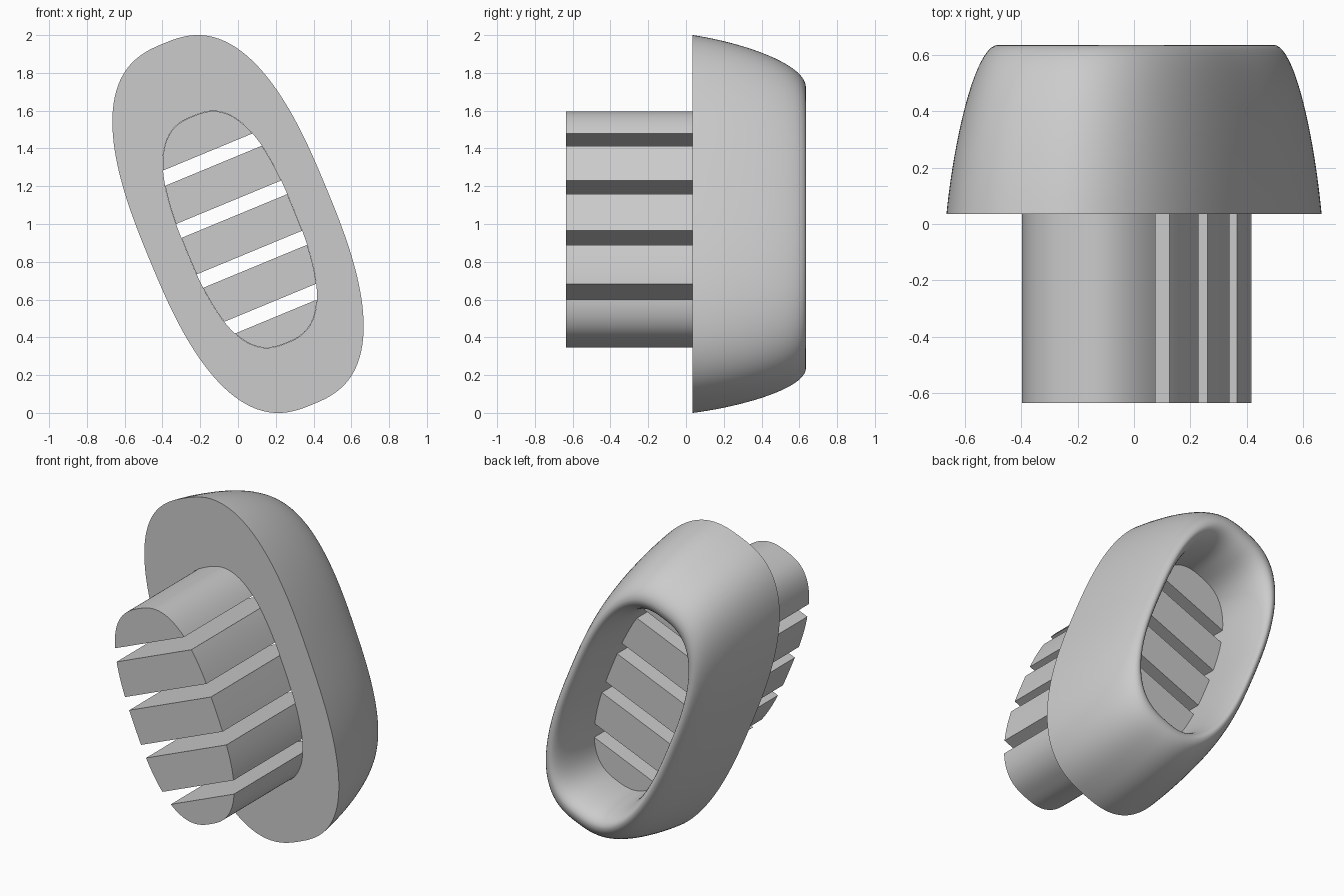
import bpy
import bmesh
import math
from mathutils import Vector
from mathutils.geometry import interpolate_bezier

cube = bpy.data.objects.get("Cube")
if cube:
    bpy.data.objects.remove(cube, do_unlink=True)

grey = bpy.data.materials.new("plain_grey")
grey.use_nodes = True
colour = (0.6, 0.6, 0.6, 1)
grey.diffuse_color = colour
grey.node_tree.nodes["Principled BSDF"].inputs["Base Color"].default_value = colour

TILT = math.radians(22.5)
POWER = 2.65                     # squareness of the ovals
OUTER = (0.505, 1.034)           # half width, half length
INNER = (0.304, 0.65)
OUTER_CENTRE = Vector((0, 0, 1))
INNER_CENTRE = Vector((0.01, 0, 0.971))
SEAT, PLUG_BACK, PLUG_FRONT = 0.035, 0.3, -0.635


def place(u, v, y, centre):
    """Turn oval coordinates into a tilted point at depth y."""
    c, s = math.cos(TILT), math.sin(TILT)
    return centre + Vector((u * c - v * s, y, u * s + v * c))


def power(value):
    return math.copysign(abs(value) ** (2 / POWER), value)


def finish(name, bm):
    bmesh.ops.recalc_face_normals(bm, faces=bm.faces)
    mesh = bpy.data.meshes.new(name)
    bm.to_mesh(mesh)
    bm.free()
    mesh.materials.append(grey)
    ob = bpy.data.objects.new(name, mesh)
    bpy.context.collection.objects.link(ob)
    bpy.ops.object.select_all(action="DESELECT")
    ob.select_set(True)
    bpy.context.view_layer.objects.active = ob
    bpy.ops.object.shade_smooth_by_angle(angle=math.radians(35))


# Rounded collar: a closed section swept between the outer and inner ovals
def curve(*pts):
    return [p.to_2d() for p in interpolate_bezier(*[Vector((a, b, 0)) for a, b in pts], 21)]


section = curve((0, SEAT), (0.1, 0.3), (0.38, 0.635), (0.69, 0.635))
section += curve((0.69, 0.635), (0.87, 0.635), (1, 0.52), (1, PLUG_BACK))[1:]
section.append(Vector((1, SEAT)))

bm = bmesh.new()
SIDES = 144
loops = []
for t, y in section:
    a = OUTER[0] + (INNER[0] - OUTER[0]) * t
    b = OUTER[1] + (INNER[1] - OUTER[1]) * t
    centre = OUTER_CENTRE.lerp(INNER_CENTRE, t)
    angles = [math.tau * i / SIDES for i in range(SIDES)]
    loops.append([bm.verts.new(place(a * power(math.cos(g)), b * power(math.sin(g)), y, centre))
                  for g in angles])
for i, loop in enumerate(loops):
    following = loops[(i + 1) % len(loops)]
    for j in range(SIDES):
        k = (j + 1) % SIDES
        bm.faces.new((loop[j], loop[k], following[k], following[j]))
finish("collar", bm)


# Slotted plug: five slats sliced from the inner oval
def slat(name, low, high):
    a, b = INNER[0] * 0.998, INNER[1] * 0.998

    def angle(v):
        ratio = max(-1, min(1, v / b))
        return math.copysign(math.asin(abs(ratio) ** (POWER / 2)), ratio)

    start, end, steps = angle(low), angle(high), 32
    half = []
    for i in range(steps + 1):
        g = start + (end - start) * i / steps
        half.append((a * power(max(0, math.cos(g))), b * power(math.sin(g))))
    outline = half + [(-u, v) for u, v in reversed(half)]
    bm = bmesh.new()
    face = bm.faces.new([bm.verts.new(place(u, v, PLUG_FRONT, INNER_CENTRE)) for u, v in outline])
    made = bmesh.ops.extrude_face_region(bm, geom=[face], use_keep_orig=True)
    moved = [e for e in made["geom"] if isinstance(e, bmesh.types.BMVert)]
    bmesh.ops.translate(bm, verts=moved, vec=(0, PLUG_BACK - PLUG_FRONT, 0))
    bmesh.ops.remove_doubles(bm, verts=bm.verts, dist=0.0001)
    finish(name, bm)


SLOT, PITCH, FIRST = 0.079, 0.288, 0.444
top = INNER[1]
for i in range(4):
    slot_top = FIRST - i * PITCH
    slat(f"plug_slat_{i + 1}", slot_top, top)
    top = slot_top - SLOT
slat("plug_slat_5", -INNER[1], top)
